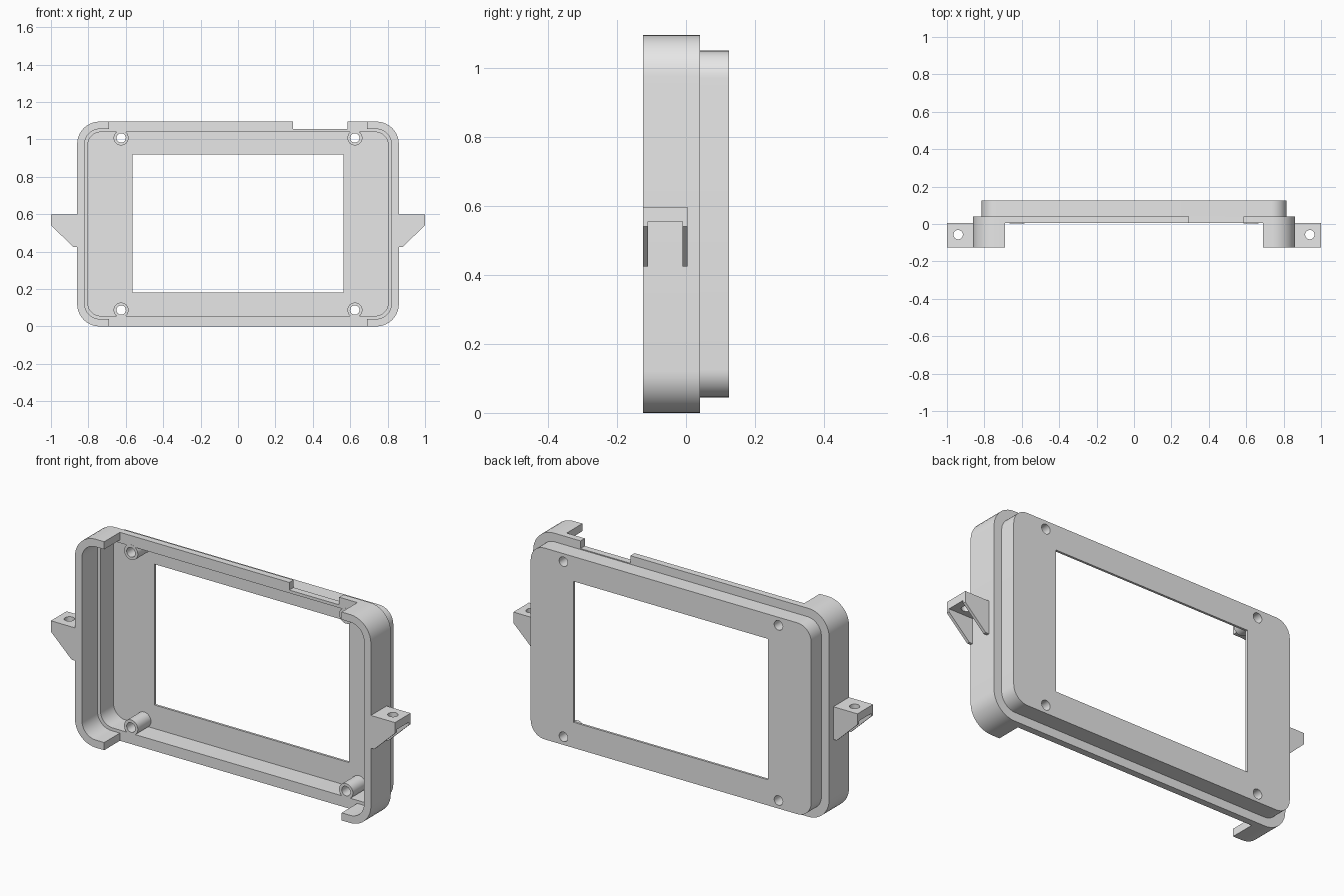
import bpy, bmesh
from math import sin, cos, pi, radians

cube = bpy.data.objects.get("Cube")
if cube:
    bpy.data.objects.remove(cube, do_unlink=True)

grey = bpy.data.materials.new("plain grey plastic")
grey.use_nodes = True
COLOUR = (0.8, 0.8, 0.8, 1)
grey.diffuse_color = COLOUR
grey.node_tree.nodes["Principled BSDF"].inputs["Base Color"].default_value = COLOUR

MID = 0.5475                      # height of the centre line
FRONT, RIM, STEP, BACK = -0.125, 0.005, 0.04, 0.125


def prism(name, points, y0, y1):
    """Extrude an x-z outline from y0 to y1."""
    bm = bmesh.new()
    face = bm.faces.new([bm.verts.new((x, y0, z)) for x, z in points])
    ext = bmesh.ops.extrude_face_region(bm, geom=[face])
    moved = [v for v in ext["geom"] if isinstance(v, bmesh.types.BMVert)]
    bmesh.ops.translate(bm, verts=moved, vec=(0, y1 - y0, 0))
    bmesh.ops.recalc_face_normals(bm, faces=bm.faces)
    mesh = bpy.data.meshes.new(name)
    bm.to_mesh(mesh)
    bm.free()
    mesh.materials.append(grey)
    obj = bpy.data.objects.new(name, mesh)
    bpy.context.collection.objects.link(obj)
    return obj


def block(name, x0, x1, y0, y1, z0, z1):
    return prism(name, [(x0, z0), (x1, z0), (x1, z1), (x0, z1)], y0, y1)


def disc(name, x, z, r, y0, y1, n=32):
    ring = [(x + r * cos(2 * pi * i / n), z + r * sin(2 * pi * i / n)) for i in range(n)]
    return prism(name, ring, y0, y1)


def rounded(name, hw, hh, r, y0, y1, steps=10):
    """Rounded rectangle about the centre line."""
    pts = []
    for q, (sx, sz) in enumerate([(1, 1), (-1, 1), (-1, -1), (1, -1)]):
        for i in range(steps + 1):
            a = (q + i / steps) * pi / 2
            pts.append((sx * (hw - r) + r * cos(a), MID + sz * (hh - r) + r * sin(a)))
    return prism(name, pts, y0, y1)


def cut(obj, *cutters):
    bpy.context.view_layer.objects.active = obj
    for c in cutters:
        c.hide_render = True
        mod = obj.modifiers.new("cut", "BOOLEAN")
        mod.operation = "DIFFERENCE"
        mod.solver = "EXACT"
        mod.object = c
        bpy.ops.object.modifier_apply(modifier=mod.name)
        bpy.data.objects.remove(c, do_unlink=True)


def smooth(obj):
    bpy.ops.object.select_all(action="DESELECT")
    obj.select_set(True)
    bpy.context.view_layer.objects.active = obj
    bpy.ops.object.shade_smooth_by_angle(angle=radians(30))


# Outer frame: deep at both ends, a thin rim across the middle, notch on top
frame = rounded("outer_frame", 0.86, MID, 0.12, FRONT, STEP)
cut(frame,
    rounded("front_pocket", 0.82, 0.5075, 0.08, FRONT - 0.1, RIM),
    rounded("opening", 0.803, 0.4915, 0.07, FRONT - 0.2, STEP + 0.1),
    block("middle_gap", -0.69, 0.69, FRONT - 0.1, RIM, -0.1, 1.2),
    block("top_notch", 0.295, 0.585, -0.2, 0.2, 1.055, 1.2))

# Shallow back tray with the display window
tray = rounded("back_tray", 0.815, 0.5025, 0.08, STEP, BACK)
posts = [(sx * 0.625, MID + sz * 0.46) for sx in (-1, 1) for sz in (-1, 1)]
cut(tray,
    rounded("tray_pocket", 0.803, 0.4915, 0.07, 0, BACK - 0.012),
    block("window", -0.565, 0.565, 0, 0.3, 0.18, 0.92),
    *[disc("screw_hole", x, z, 0.025, 0, 0.3) for x, z in posts])

# Hollow screw posts
for x, z in posts:
    post = disc("screw_post", x, z, 0.04, RIM - 0.001, BACK - 0.011)
    cut(post, disc("bore", x, z, 0.025, -0.2, 0.3))
    smooth(post)

# Mounting brackets: drilled top plate on two triangular gussets
for side, s in (("left", 1), ("right", -1)):
    outline = [(0.86, 0.425), (0.88, 0.425), (1, 0.54), (1, 0.597), (0.86, 0.597)]
    bracket = prism(side + "_bracket", [(s * x, z) for x, z in outline], FRONT, RIM)
    lo, hi = sorted((s * 0.8, s * 1.1))
    bpy.ops.mesh.primitive_cylinder_add(vertices=32, radius=0.025, depth=0.4,
                                        location=(s * 0.94, -0.057, 0.6))
    drill = bpy.context.object
    cut(bracket, block("hollow", lo, hi, -0.11, -0.01, 0.3, 0.555), drill)
    smooth(bracket)

smooth(frame)
smooth(tray)
